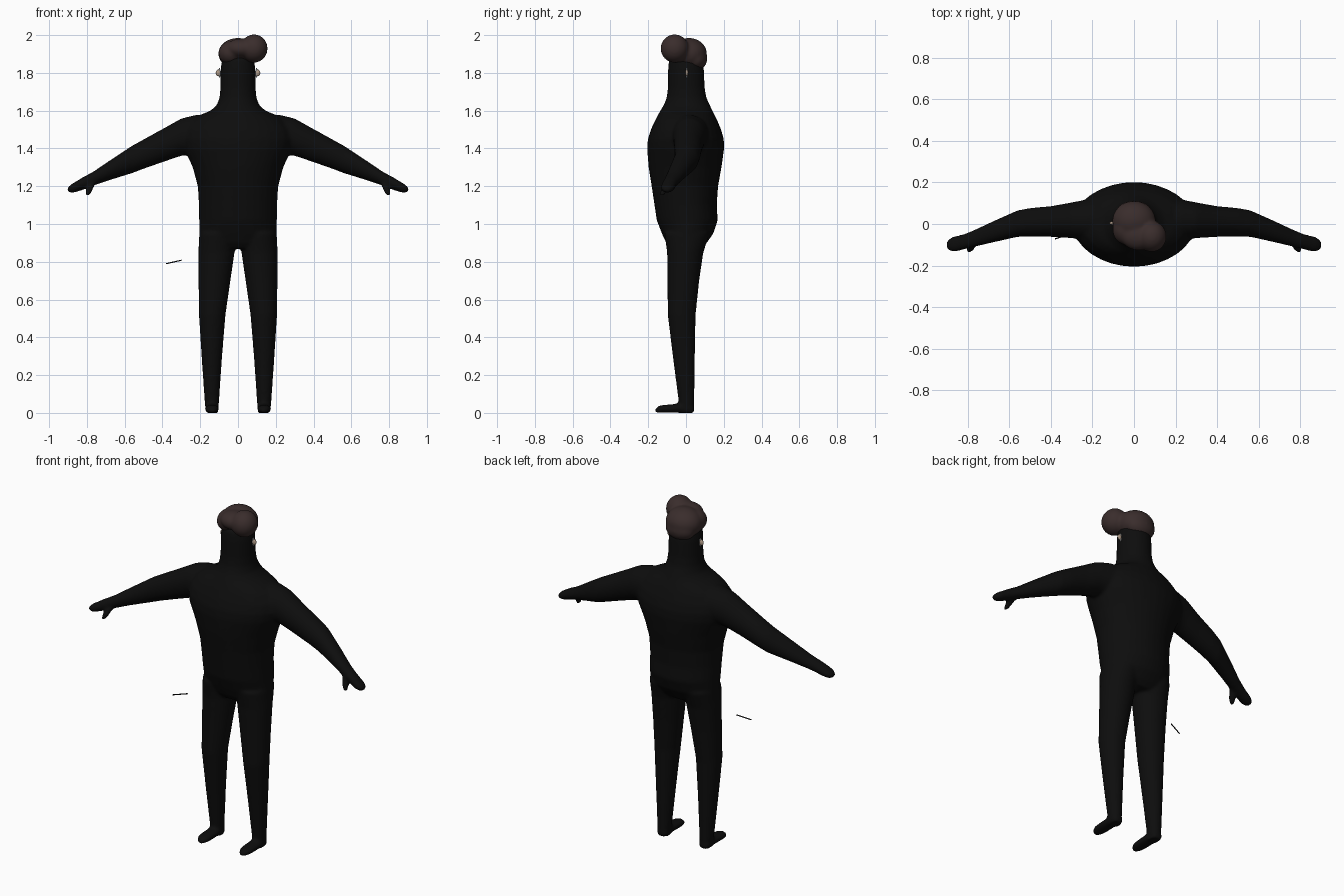
import bpy, bmesh, math
from mathutils import Vector, Matrix


def material(name, rgb):
    m = bpy.data.materials.new(name)
    m.diffuse_color = (*rgb, 1)
    return m


black = material("black", (0.004, 0.004, 0.004))
brown = material("dark brown", (0.042, 0.026, 0.025))
tan = material("tan", (0.42, 0.32, 0.24))
silver = material("silver", (0.5, 0.5, 0.5))


def loft(bm, rings, n=32):
    """Closed skin through ellipses given as (centre, half axis u, half axis v)."""
    loops = []
    for c, u, v in rings:
        c, u, v = Vector(c), Vector(u), Vector(v)
        loops.append([bm.verts.new(c + u * math.cos(a) + v * math.sin(a))
                      for a in (2 * math.pi * i / n for i in range(n))])
    for a, b in zip(loops, loops[1:]):
        for i in range(n):
            j = (i + 1) % n
            bm.faces.new((a[i], a[j], b[j], b[i]))
    bm.faces.new(loops[0][::-1])
    bm.faces.new(loops[-1])


def ball(bm, centre, radii):
    mat = Matrix.Translation(centre) @ Matrix.Diagonal((*radii, 1))
    bmesh.ops.create_uvsphere(bm, u_segments=24, v_segments=16, radius=1, matrix=mat)


def finish(name, bm, mat, voxel=None, smooth=0):
    bmesh.ops.recalc_face_normals(bm, faces=bm.faces)
    me = bpy.data.meshes.new(name)
    bm.to_mesh(me)
    bm.free()
    me.materials.append(mat)
    for p in me.polygons:
        p.use_smooth = True
    ob = bpy.data.objects.new(name, me)
    bpy.context.collection.objects.link(ob)
    if voxel:
        r = ob.modifiers.new("fuse", "REMESH")
        r.mode, r.voxel_size, r.use_smooth_shade = "VOXEL", voxel, True
        s = ob.modifiers.new("soften", "SMOOTH")
        s.factor, s.iterations = 0.5, smooth
    return ob


# Body: torso, neck, legs, feet and arms fused into one skin
bm = bmesh.new()
# torso and head: z, half width, front y, back y
torso = [(0.87, 0.15, -0.08, 0.08), (0.90, 0.195, -0.105, 0.11), (0.95, 0.206, -0.128, 0.145),
         (1.02, 0.206, -0.155, 0.168), (1.10, 0.207, -0.167, 0.163), (1.20, 0.213, -0.182, 0.17),
         (1.30, 0.24, -0.198, 0.188), (1.40, 0.285, -0.206, 0.202), (1.45, 0.295, -0.202, 0.2),
         (1.50, 0.285, -0.186, 0.186), (1.55, 0.245, -0.163, 0.165), (1.58, 0.195, -0.147, 0.15),
         (1.60, 0.145, -0.136, 0.14), (1.63, 0.112, -0.118, 0.126), (1.67, 0.098, -0.102, 0.108),
         (1.72, 0.093, -0.096, 0.099), (1.82, 0.092, -0.095, 0.095), (1.87, 0.085, -0.09, 0.085),
         (1.91, 0.05, -0.05, 0.05)]
loft(bm, [((0, (a + b) / 2, z), (w, 0, 0), (0, (b - a) / 2, 0)) for z, w, a, b in torso])
# leg: z, inner x, outer x, front y, back y
leg = [(0.0, 0.105, 0.170, -0.035, 0.042), (0.05, 0.101, 0.176, -0.038, 0.044),
       (0.30, 0.084, 0.193, -0.07, 0.047), (0.52, 0.066, 0.207, -0.097, 0.051),
       (0.70, 0.040, 0.209, -0.098, 0.070), (0.85, 0.018, 0.210, -0.1, 0.092),
       (0.95, 0.010, 0.205, -0.115, 0.125)]
# foot: y, half width, height
foot = [(0.044, 0.02, 0.03), (0.03, 0.034, 0.045), (-0.03, 0.037, 0.05), (-0.08, 0.038, 0.045),
        (-0.125, 0.036, 0.042), (-0.15, 0.026, 0.035), (-0.163, 0.012, 0.02)]
# arm: x, y, z, half depth, half height
arm = [(0.12, 0.01, 1.48, 0.10, 0.09), (0.22, 0.02, 1.475, 0.10, 0.103), (0.30, 0.018, 1.46, 0.086, 0.099),
       (0.40, 0.012, 1.415, 0.074, 0.088), (0.50, 0.008, 1.37, 0.069, 0.078),
       (0.56, 0.002, 1.342, 0.064, 0.073), (0.68, -0.038, 1.284, 0.051, 0.052),
       (0.77, -0.070, 1.238, 0.041, 0.037), (0.82, -0.086, 1.215, 0.037, 0.034),
       (0.86, -0.096, 1.196, 0.038, 0.028), (0.885, -0.099, 1.187, 0.033, 0.022),
       (0.903, -0.1, 1.182, 0.016, 0.011)]
for s in (1, -1):
    loft(bm, [((s * (a + b) / 2, (f + k) / 2, z), ((b - a) / 2, 0, 0), (0, (k - f) / 2, 0))
              for z, a, b, f, k in leg])
    loft(bm, [((s * 0.138, y, h / 2), (w, 0, 0), (0, 0, h / 2)) for y, w, h in foot])
    loft(bm, [((s * x, y, z), (0, d, 0), (0, 0, h)) for x, y, z, d, h in arm])
    # thumb
    loft(bm, [((s * x, y, z), (r, 0, 0), (0, r, 0)) for x, y, z, r in
              [(0.775, -0.095, 1.215, 0.02), (0.785, -0.112, 1.185, 0.019),
               (0.794, -0.123, 1.162, 0.016), (0.798, -0.127, 1.150, 0.009)]])
finish("body", bm, black, 0.009, 6)

# Hair: swept lobes fused together
bm = bmesh.new()
for c, r in [((0, 0.015, 1.902), (0.105, 0.096, 0.083)),
             ((0.0, 0.05, 1.875), (0.09, 0.063, 0.064)),
             ((0.085, -0.06, 1.929), (0.072, 0.075, 0.075)),
             ((0.02, -0.055, 1.930), (0.085, 0.072, 0.052)),
             ((-0.04, -0.025, 1.905), (0.064, 0.075, 0.062))]:
    ball(bm, c, r)
finish("hair", bm, brown, 0.008, 8)

# Earrings: a bead on each side with a small clasp
for s, side in ((1, "right"), (-1, "left")):
    bm = bmesh.new()
    ball(bm, (s * 0.105, 0.004, 1.80), (0.013, 0.008, 0.017))
    finish(side + "_ear_bead", bm, tan)
    bm = bmesh.new()
    ball(bm, (s * 0.098, 0.004, 1.80), (0.006, 0.006, 0.026))
    finish(side + "_ear_clasp", bm, silver)

# Thin stick floating beside the hip
a, b = Vector((-0.38, -0.072, 0.79)), Vector((-0.30, -0.045, 0.808))
d = (b - a).normalized()
u = d.cross(Vector((0, 0, 1))).normalized() * 0.003
bm = bmesh.new()
loft(bm, [(a, u, d.cross(u)), (b, u, d.cross(u))], 10)
finish("stick", bm, black)
